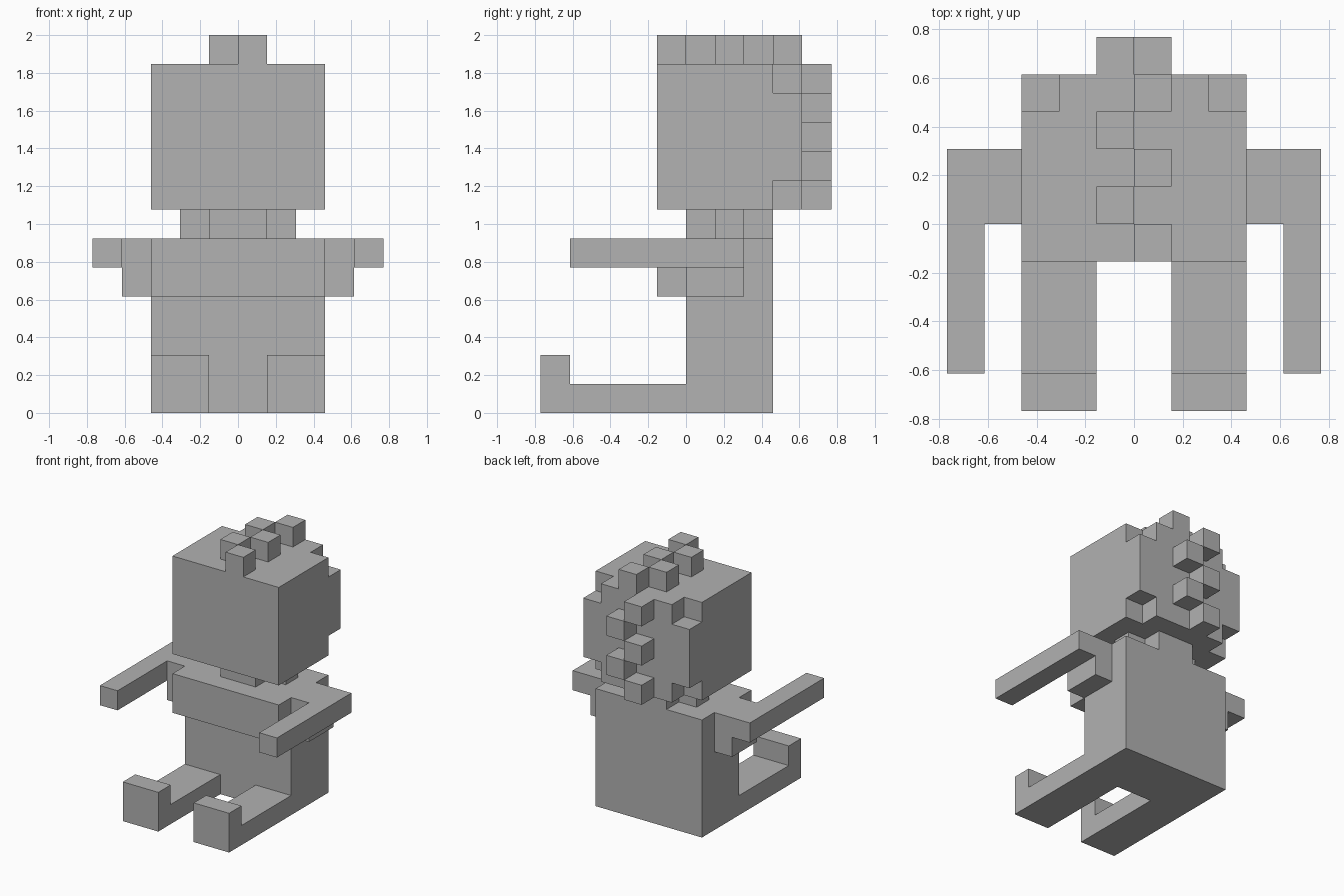
import bpy
import bmesh
from itertools import product
from math import radians
from mathutils import Vector

U = 2 / 13  # one block; all box sizes below are in blocks

cube = bpy.data.objects.get("Cube")
if cube:
    bpy.data.objects.remove(cube, do_unlink=True)

grey = bpy.data.materials.new("plain grey")
grey.use_nodes = True
colour = (0.445, 0.445, 0.445, 1)
grey.diffuse_color = colour
grey.node_tree.nodes["Principled BSDF"].inputs["Base Color"].default_value = colour


def blocks(name, *boxes):
    """Join boxes (x0, x1, y0, y1, z0, z1) into one clean outer skin."""
    cells = set()
    for x0, x1, y0, y1, z0, z1 in boxes:
        cells.update(product(range(x0, x1), range(y0, y1), range(z0, z1)))
    bm = bmesh.new()
    for cell in cells:
        for axis, side in product(range(3), (-1, 1)):
            n = Vector((0, 0, 0))
            n[axis] = side
            if tuple(int(c + d) for c, d in zip(cell, n)) in cells:
                continue
            a = Vector((0, 0, 0))
            a[(axis + 1) % 3] = 1
            b = n.cross(a)
            mid = Vector(cell) + Vector((0.5, 0.5, 0.5)) + n / 2
            corners = (-a - b, a - b, a + b, b - a)
            bm.faces.new([bm.verts.new((mid + c / 2) * U) for c in corners])
    bmesh.ops.remove_doubles(bm, verts=bm.verts, dist=U / 100)
    bmesh.ops.dissolve_limit(bm, angle_limit=radians(1),
                             verts=bm.verts, edges=bm.edges)
    mesh = bpy.data.meshes.new(name)
    bm.to_mesh(mesh)
    bm.free()
    mesh.materials.append(grey)
    obj = bpy.data.objects.new(name, mesh)
    bpy.context.collection.objects.link(obj)
    return obj


def mirrored(box):
    x0, x1, *rest = box
    return (-x1, -x0, *rest)


# Body with the chest slab in front
blocks("torso", (-3, 3, 0, 3, 0, 6), (-3, 3, -1, 0, 4, 6))

# Cross-shaped neck
blocks("neck", (-1, 1, 0, 3, 6, 7), (-2, 2, 1, 2, 6, 7))

# Head with notched rear corners
blocks("head", (-3, 3, -1, 3, 7, 12), (-3, 3, 3, 4, 8, 11),
       (-2, 2, 3, 4, 7, 12))

# Zigzag hair crest, over the top and down the back
crest = []
for i in range(5):
    x = -(i % 2)
    y = i - 1
    crest.append((x, x + 1, y, y + 1, 12, 13))
    x, z = -1 - x, 11 - i
    crest.append((x, x + 1, 4, 5, z, z + 1))
blocks("hair_crest", *crest)

# Arms and legs on both sides
arm = [(3, 5, 0, 2, 5, 6), (4, 5, -4, 0, 5, 6), (3, 4, 0, 2, 4, 5)]
leg = [(1, 3, -5, 0, 0, 1), (1, 3, -5, -4, 1, 2)]
for part, boxes in (("arm", arm), ("leg", leg)):
    blocks("left_" + part, *boxes)
    blocks("right_" + part, *map(mirrored, boxes))
